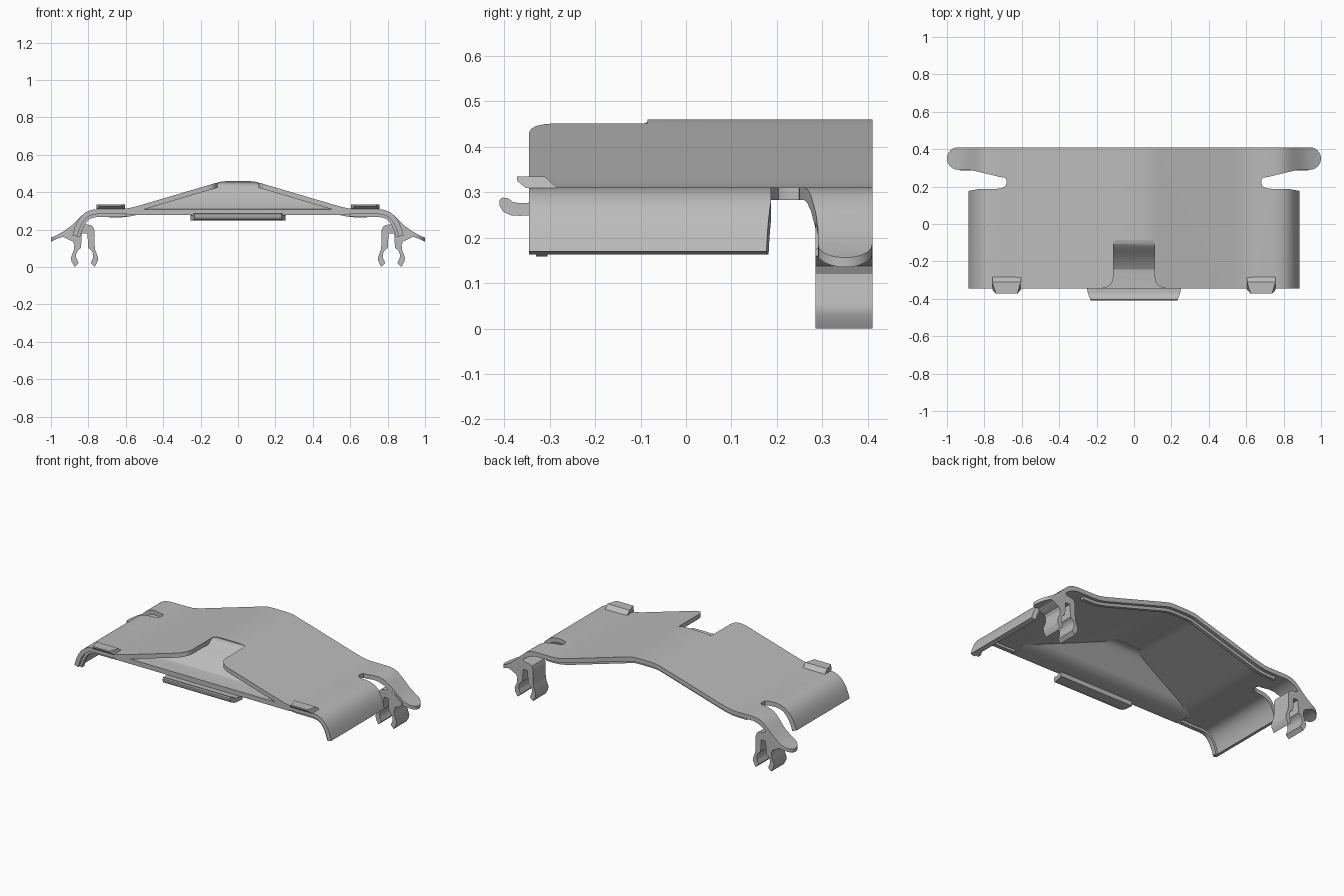
import bpy, bmesh, math
from mathutils import Vector

cube = bpy.data.objects.get("Cube")
if cube:
    bpy.data.objects.remove(cube, do_unlink=True)

GREY = (0.5, 0.5, 0.5, 1)
mat = bpy.data.materials.new("satin grey plastic")
mat.use_nodes = True
mat.diffuse_color = GREY
bsdf = next(n for n in mat.node_tree.nodes if n.type == 'BSDF_PRINCIPLED')
bsdf.inputs["Base Color"].default_value = GREY
bsdf.inputs["Roughness"].default_value = 0.6


def prism(name, pts, axis, lo, hi):
    """Extrude a closed 2D outline along an axis between lo and hi."""
    place = {'x': lambda a, b, d: (d, a, b),
             'y': lambda a, b, d: (a, d, b),
             'z': lambda a, b, d: (a, b, d)}[axis]
    bm = bmesh.new()
    face = bm.faces.new([bm.verts.new(place(a, b, lo)) for a, b in pts])
    out = bmesh.ops.extrude_face_region(bm, geom=[face])
    moved = [v for v in out["geom"] if isinstance(v, bmesh.types.BMVert)]
    bmesh.ops.translate(bm, verts=moved, vec=Vector(place(0, 0, hi - lo)))
    bmesh.ops.recalc_face_normals(bm, faces=bm.faces)
    mesh = bpy.data.meshes.new(name)
    bm.to_mesh(mesh)
    bm.free()
    mesh.materials.append(mat)
    obj = bpy.data.objects.new(name, mesh)
    bpy.context.scene.collection.objects.link(obj)
    return obj


def bake(obj):
    """Turn the modifier result into the object's mesh."""
    deps = bpy.context.evaluated_depsgraph_get()
    mesh = bpy.data.meshes.new_from_object(obj.evaluated_get(deps))
    obj.modifiers.clear()
    obj.data = mesh


def boolean(obj, cutter, operation):
    mod = obj.modifiers.new("cut", 'BOOLEAN')
    mod.operation, mod.object, mod.solver = operation, cutter, 'EXACT'
    bake(obj)
    bpy.data.objects.remove(cutter, do_unlink=True)


def mirror(obj):
    obj.modifiers.new("mirror", 'MIRROR').use_mirror_merge = False
    bake(obj)


def both_sides(half):
    """Complete a half line so that it runs from -x to +x."""
    return [(-x, z) for x, z in reversed(half)] + half


def offset(line, dist):
    """Shift an open line downwards along its normals."""
    out = []
    for i, p in enumerate(line):
        a, b = Vector(line[max(i - 1, 0)]), Vector(line[min(i + 1, len(line) - 1)])
        t = (b - a).normalized()
        out.append((p[0] + t.y * dist, p[1] - t.x * dist))
    return out


def band(line, top, bottom):
    return offset(line, top) + offset(line, bottom)[::-1]


def arc(cx, cy, r, a0, a1, n=8):
    angles = [math.radians(a0 + (a1 - a0) * i / n) for i in range(n + 1)]
    return [(cx + r * math.cos(a), cy + r * math.sin(a)) for a in angles]


FRONT, BACK, SLOT_X = -0.345, 0.41, 0.69
roof = [(0.05, 0.46), (0.09, 0.457), (0.13, 0.446), (0.52, 0.331),
        (0.56, 0.32), (0.6, 0.312), (0.64, 0.31)]
flap = [(0.75, 0.31), (0.785, 0.305), (0.815, 0.292), (0.84, 0.27),
        (0.86, 0.24), (0.875, 0.205), (0.885, 0.17)]
section = both_sides(roof + flap)


def cut_corners(obj):
    """Remove both back corners with the rounded slot ends."""
    corner = ([(0.95, 0.5), (SLOT_X, 0.5), (SLOT_X, 0.25), (0.682, 0.235),
               (0.68, 0.22), (0.687, 0.203), (0.705, 0.192), (0.74, 0.187),
               (0.83, 0.187), (0.95, 0.165)])
    cutter = prism("corner_cutter", corner, 'z', 0, 0.6)
    mirror(cutter)
    boolean(obj, cutter, 'DIFFERENCE')


# Bent cover with the front notch
cover = prism("cover_shell", band(section, 0, 0.027), 'y', FRONT, BACK)
cut_corners(cover)
notch = both_sides([(0.11, -0.085), (0.11, -0.285), (0.116, -0.31),
                    (0.13, -0.329), (0.15, -0.34), (0.18, -0.346), (0.18, -0.4)])
boolean(cover, prism("notch_cutter", notch, 'z', 0.3, 0.6), 'DIFFERENCE')

# Stiffening ribs beneath the front and back edges
side_rib = band([(0.6, 0.312), (0.64, 0.31)] + flap, 0.02, 0.042)
mirror(prism("front_rib", side_rib, 'y', FRONT + 0.015, FRONT + 0.04))
back_line = both_sides(roof + [(SLOT_X, 0.31)])
prism("back_rib", band(back_line, 0.02, 0.045), 'y', 0.37, 0.39)

# Sloping recess floor, trimmed to the underside of the cover
slope = [(FRONT, 0.308), (-0.27, 0.309), (-0.245, 0.314), (-0.22, 0.33),
         (-0.15, 0.405), (-0.125, 0.43), (-0.105, 0.445), (-0.085, 0.454),
         (-0.06, 0.457)]
recess = prism("recess_floor", band(slope, 0, 0.03), 'x', -0.62, 0.62)
under = [(x, z - 0.003) for x, z in both_sides(roof[:-1])]
under = [(-0.6, 0.2)] + under + [(0.6, 0.2)]
boolean(recess, prism("trim", under, 'y', -0.5, 0.2), 'INTERSECT')

# Curled tab at the front, narrowing to its tip
tab = prism("front_tab", [(-0.32, 0.278), (-0.365, 0.276), (-0.38, 0.278),
                          (-0.392, 0.287), (-0.404, 0.288), (-0.41, 0.283),
                          (-0.41, 0.27), (-0.402, 0.257), (-0.385, 0.249),
                          (-0.365, 0.248), (-0.32, 0.25)], 'x', -0.255, 0.255)
for v in tab.data.vertices:
    v.co.x *= 1 - 1.4 * max(0, FRONT - v.co.y)

# Two small catches on the front edge
catch = prism("front_catch", [(-0.372, 0.334), (-0.31, 0.334), (-0.283, 0.309),
                              (-0.352, 0.309), (-0.372, 0.325)], 'x', 0.605, 0.757)
for v in catch.data.vertices:
    if v.co.y < -0.36:
        v.co.x += 0.018 if v.co.x < 0.68 else -0.018
mirror(catch)

# Rounded arms reaching out at the back
arm_side = [(SLOT_X, 0.31)] + flap[:3] + [
    (0.85, 0.262), (0.89, 0.222), (0.93, 0.192), (0.97, 0.17), (1.0, 0.156),
    (1.0, 0.135), (0.97, 0.15), (0.94, 0.16), (0.915, 0.158), (0.88, 0.19),
    (0.85, 0.225), (0.815, 0.258), (0.78, 0.276), (0.75, 0.283), (SLOT_X, 0.283)]
arm = prism("back_arm", arm_side, 'y', 0.2, 0.45)
arm_top = ([(SLOT_X - 0.01, BACK), (SLOT_X - 0.01, 0.248), (0.71, 0.25),
            (0.86, 0.286), (0.89, 0.29)] + arc(0.94, 0.35, 0.06, -90, 90, 12))
boolean(arm, prism("arm_trim", arm_top, 'z', 0, 0.6), 'INTERSECT')
mirror(arm)

# Slotted snap clips below the arms
clip_outline = ([(0.87, 0.225), (0.93, 0.175), (0.93, 0.16), (0.905, 0.146),
                 (0.885, 0.138), (0.875, 0.12), (0.877, 0.09), (0.893, 0.05),
                 (0.89, 0.03), (0.873, 0.0), (0.853, 0.02)]
                + arc(0.82, 0.06, 0.046, -35, 65)
                + [(0.835, 0.18), (0.805, 0.18)]
                + arc(0.82, 0.06, 0.046, 115, 215)
                + [(0.787, 0.02), (0.767, 0.0), (0.75, 0.03), (0.748, 0.05),
                   (0.763, 0.09), (0.767, 0.12), (0.767, 0.195),
                   (0.775, 0.215), (0.79, 0.225), (0.82, 0.228), (0.84, 0.24)])
mirror(prism("snap_clip", clip_outline, 'y', 0.285, BACK))

# Smooth curves with crisp edges
for obj in bpy.context.scene.objects:
    if obj.type == 'MESH' and mat.name in obj.data.materials:
        bpy.ops.object.select_all(action='DESELECT')
        obj.select_set(True)
        bpy.context.view_layer.objects.active = obj
        bpy.ops.object.shade_smooth_by_angle(angle=math.radians(32))
